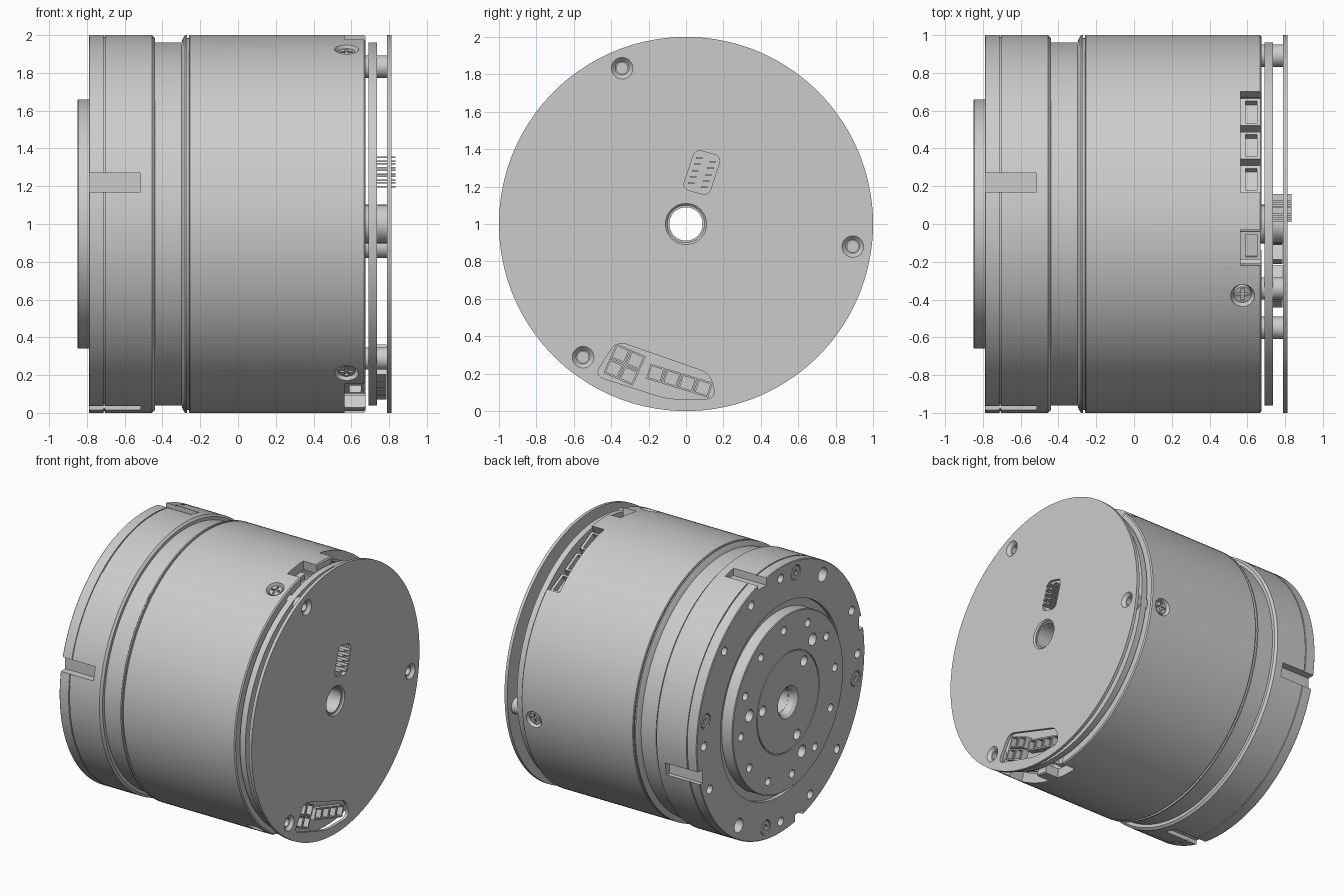
import bpy, bmesh, math
from mathutils import Matrix, Vector

cube = bpy.data.objects.get("Cube")
if cube:
    bpy.data.objects.remove(cube)

grey = bpy.data.materials.new("satin_grey")
grey.use_nodes = True
COLOUR = (0.6, 0.6, 0.6, 1)
grey.diffuse_color = COLOUR
grey.node_tree.nodes["Principled BSDF"].inputs["Base Color"].default_value = COLOUR


def turn(deg):
    """Local axes at an angle round the shaft: x axial, y tangential, z radial."""
    return Matrix.Translation((0, 0, 1)) @ Matrix.Rotation(-math.radians(deg), 4, 'X')


def axial(bm, x0, x1, radius, deg=0, dist=0, radius2=None, seg=24):
    """Cylinder or cone running along the shaft direction."""
    m = turn(deg) @ Matrix.Translation(((x0 + x1) / 2, 0, dist)) @ Matrix.Rotation(math.pi / 2, 4, 'Y')
    bmesh.ops.create_cone(bm, cap_ends=True, segments=seg, radius1=radius,
                          radius2=radius if radius2 is None else radius2, depth=x1 - x0, matrix=m)


def radial(bm, x, deg, r0, r1, radius, radius2):
    """Cylinder or cone pointing outward from the shaft."""
    m = turn(deg) @ Matrix.Translation((x, 0, (r0 + r1) / 2))
    bmesh.ops.create_cone(bm, cap_ends=True, segments=24, radius1=radius, radius2=radius2,
                          depth=r1 - r0, matrix=m)


def box(bm, deg, x0, x1, t0, t1, r0, r1):
    m = turn(deg) @ Matrix.Translation(((x0 + x1) / 2, (t0 + t1) / 2, (r0 + r1) / 2))
    bmesh.ops.create_cube(bm, size=1, matrix=m @ Matrix.Diagonal((x1 - x0, t1 - t0, r1 - r0, 1)))


def prism(bm, x0, x1, points, rounding):
    """Rounded polygon given as (y, z), extruded along the shaft."""
    part = bmesh.new()
    face = part.faces.new([part.verts.new((x0, y, z)) for y, z in points])
    new = bmesh.ops.extrude_face_region(part, geom=[face])["geom"]
    bmesh.ops.translate(part, vec=(x1 - x0, 0, 0), verts=[g for g in new if isinstance(g, bmesh.types.BMVert)])
    sides = [e for e in part.edges if abs(e.verts[0].co.x - e.verts[1].co.x) > 0.001]
    bmesh.ops.bevel(part, geom=sides, offset=rounding, segments=5, profile=0.5, affect='EDGES')
    mesh = bpy.data.meshes.new("temp")
    part.to_mesh(mesh)
    part.free()
    bm.from_mesh(mesh)
    bpy.data.meshes.remove(mesh)


def lathe(bm, profile, seg=144):
    """Closed (x, radius) profile spun round the shaft."""
    rings = [[bm.verts.new(turn(360 * i / seg) @ Vector((x, 0, r))) for x, r in profile] for i in range(seg)]
    n = len(profile)
    for i in range(seg):
        a, b = rings[i], rings[(i + 1) % seg]
        for j in range(n):
            bm.faces.new((a[j], a[(j + 1) % n], b[(j + 1) % n], b[j]))


def finish(bm, name, cutter=None):
    """Turn a bmesh into an object, with an optional boolean cut."""
    objs = []
    for b, label in ((bm, name), (cutter, name + "_cutter")):
        if b is None:
            continue
        bmesh.ops.recalc_face_normals(b, faces=b.faces)
        mesh = bpy.data.meshes.new(label)
        b.to_mesh(mesh)
        b.free()
        mesh.materials.append(grey)
        ob = bpy.data.objects.new(label, mesh)
        bpy.context.collection.objects.link(ob)
        objs.append(ob)
    ob = objs[0]
    bpy.ops.object.select_all(action='DESELECT')
    bpy.context.view_layer.objects.active = ob
    ob.select_set(True)
    if cutter is not None:
        mod = ob.modifiers.new("cut", 'BOOLEAN')
        mod.operation, mod.solver, mod.object = 'DIFFERENCE', 'EXACT', objs[1]
        mod.use_self = True
        bpy.ops.object.modifier_apply(modifier=mod.name)
        bpy.data.objects.remove(objs[1])
    bpy.ops.object.shade_smooth_by_angle(angle=math.radians(25))


SPACER_ANGLES = [-22.3 + 120 * i for i in range(3)]
SCREW_ANGLES = [-11.4 + 90 * i for i in range(4)]

# Output flange with edge slots and mounting holes
flange, cut = bmesh.new(), bmesh.new()
lathe(flange, [(-.76, .5), (-.76, .72), (-.79, .72), (-.79, .995), (-.785, 1), (-.712, 1), (-.712, .992),
               (-.704, .992), (-.704, 1), (-.455, 1), (-.44, .985), (-.44, .962), (-.3, .962), (-.29, .985),
               (-.28, 1), (-.27, 1), (-.27, .985), (-.255, .985), (-.255, .5)])
for i in range(4):
    box(cut, 90 * i, -.9, -.515, .17, .27, .93, 1.1)
for half in (0, 180):
    for deg in (0, 22.5, 47, 90, 112.5):
        axial(cut, -.85, -.72, .032, deg + half, .915)
    axial(cut, -.85, -.7, .052, 146.5 + half, .905)
for deg in SCREW_ANGLES:
    axial(cut, -.85, -.775, .056, deg, .91)
finish(flange, "output_flange", cut)

# Flange screws with hexagonal sockets
heads, cut = bmesh.new(), bmesh.new()
for deg in SCREW_ANGLES:
    axial(heads, -.787, -.74, .049, deg, .91)
    axial(cut, -.85, -.765, .022, deg, .91, seg=6)
finish(heads, "flange_screws", cut)

# Output hub with bolt circles
hub, cut = bmesh.new(), bmesh.new()
lathe(hub, [(-.74, .09), (-.8, .09), (-.83, .1), (-.85, .12), (-.85, .365), (-.842, .365), (-.842, .373),
            (-.85, .373), (-.85, .655), (-.845, .66), (-.74, .66)])
for i in range(12):
    axial(cut, -.9, -.78, .03, 5 + 30 * i, .56)
for i in range(3):
    axial(cut, -.9, -.79, .045, 81 + 120 * i, .465)
    axial(cut, -.9, -.79, .038, 81 + 120 * i, .305)
finish(hub, "output_hub", cut)

# Main housing with connector openings in the rear rim
OPENINGS = [(27, .3), (-7.2, .095), (203, .16), (183, .09)]
body, cut = bmesh.new(), bmesh.new()
lathe(body, [(-.3, .09), (-.3, .95), (-.26, .95), (-.26, .995), (-.255, 1), (.667, 1), (.675, .992),
             (.675, .93), (.55, .93), (.55, .09)])
for deg, half in OPENINGS:
    box(cut, deg, .565, .75, -half, half, .8, 1.1)
for deg in SPACER_ANGLES:
    radial(cut, .575, deg, .955, 1.015, .045, .07)
finish(body, "housing", cut)

# Connectors behind the openings
plugs, cut = bmesh.new(), bmesh.new()
for deg, half in OPENINGS:
    count = max(1, round(half / .09))
    step = 2 * half / count
    for k in range(count):
        t = -half + k * step
        box(plugs, deg, .54, .67, t + .02, t + step - .02, .8, .915)
        box(cut, deg, .59, .65, t + .035, t + step - .035, .87, 1)
finish(plugs, "side_connectors", cut)

# Cross-head screws round the rear of the housing
heads, cut = bmesh.new(), bmesh.new()
for deg in SPACER_ANGLES:
    radial(heads, .575, deg, .94, .985, .052, .045)
    box(cut, deg, .54, .61, -.008, .008, .972, 1.1)
    box(cut, deg, .567, .583, -.035, .035, .972, 1.12)
finish(heads, "housing_screws", cut)

# Hollow shaft
tube = bmesh.new()
lathe(tube, [(-.79, .089), (.795, .089), (.795, .102), (-.79, .102)], 144)
finish(tube, "hollow_shaft")

# Circuit board
board = bmesh.new()
lathe(board, [(.69, .1), (.735, .1), (.735, .962), (.69, .962)])
finish(board, "circuit_board")

# Rear cover with windows and countersunk holes
cover, cut = bmesh.new(), bmesh.new()
lathe(cover, [(.79, .1), (.803, .1), (.813, .11), (.813, 1), (.79, 1)])
for deg in SPACER_ANGLES:
    axial(cut, .78, .82, .028, deg, .9, .064)
prism(cut, .75, .85, [(-.49, .19), (-.37, .375), (.13, .2), (.16, .065), (-.1, .065)], .05)
prism(cut, .75, .85, [(-.02, 1.19), (.05, 1.4), (.19, 1.36), (.12, 1.15)], .035)
finish(cover, "rear_cover", cut)

# Spacers holding the rear cover
spacers, cut = bmesh.new(), bmesh.new()
for deg in SPACER_ANGLES:
    axial(spacers, .6, .79, .06, deg, .9)
    axial(cut, .75, .85, .03, deg, .9)
finish(spacers, "spacers", cut)

# Pin header showing through the small window
pins = bmesh.new()
for row in range(5):
    for side in (-.035, .035):
        y, z = .085 + side + (row - 2) * .011, 1.275 - side * .3 + (row - 2) * .034
        m = Matrix.Translation((.785, y, z)) @ Matrix.Diagonal((.1, .035, .008, 1))
        bmesh.ops.create_cube(pins, size=1, matrix=m)
finish(pins, "pin_header")

# Sockets showing through the large window: a square block and a row
sockets, cut = bmesh.new(), bmesh.new()
cells = [(203.7, -.087 + i * .088, .735 + j * .088) for i in range(2) for j in range(2)]
cells += [(197, -.385 + k * .088, .77) for k in range(4)]
for deg, t, r in cells:
    box(sockets, deg, .73, .785, t, t + .083, r, r + .083)
    box(cut, deg, .745, .8, t + .01, t + .073, r + .01, r + .073)
finish(sockets, "rear_sockets", cut)
